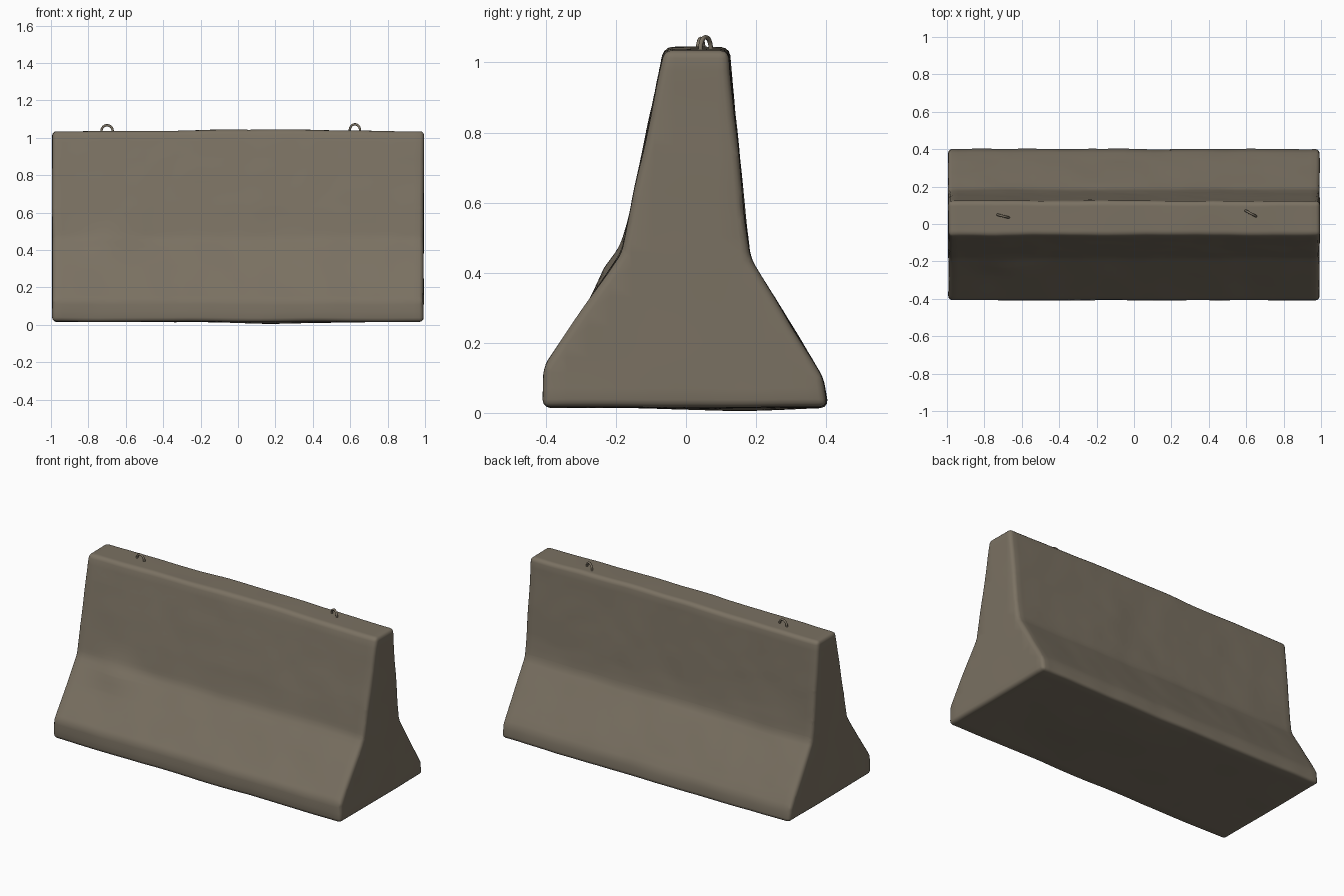
import bpy, bmesh, math
from mathutils import Vector, noise

if "Cube" in bpy.data.objects:
    bpy.data.objects.remove(bpy.data.objects["Cube"])


def material(name, rgb):
    m = bpy.data.materials.new(name)
    m.diffuse_color = (*rgb, 1)
    m.use_nodes = True
    m.node_tree.nodes["Principled BSDF"].inputs["Base Color"].default_value = m.diffuse_color
    return m


concrete = material("weathered concrete", (0.195, 0.165, 0.122))


def bump(d, w):
    return math.exp(-(d / w) ** 2)


# Barrier body: jersey profile (y, z) extruded along x
profile = [(-0.408, 0.016), (-0.406, 0.13), (-0.182, 0.46), (-0.15, 0.62), (-0.062, 1.038),
           (0.122, 1.038), (0.15, 0.74), (0.167, 0.56), (0.184, 0.44), (0.392, 0.10), (0.405, 0.016)]
L = 0.993
bm = bmesh.new()
left = [bm.verts.new((-L, y, z)) for y, z in profile]
right = [bm.verts.new((L, y, z)) for y, z in profile]
bm.faces.new(left)
bm.faces.new(right[::-1])
n = len(profile)
for i in range(n):
    j = (i + 1) % n
    bm.faces.new((left[i], right[i], right[j], left[j]))
bmesh.ops.recalc_face_normals(bm, faces=bm.faces)

# Worn, rounded edges
bmesh.ops.bevel(bm, geom=bm.edges[:], offset=0.022, offset_type='OFFSET',
                segments=3, profile=0.5, affect='EDGES', clamp_overlap=True)


# Slice into a fine grid so that the surface can undulate
def slices(axis, start, stop, count):
    for k in range(count):
        co = Vector((0, 0, 0))
        co[axis] = start + (stop - start) * k / (count - 1)
        no = Vector((0, 0, 0))
        no[axis] = 1
        bmesh.ops.bisect_plane(bm, geom=bm.verts[:] + bm.edges[:] + bm.faces[:],
                               plane_co=co, plane_no=no, dist=1e-4)


slices(0, -0.94, 0.94, 48)
slices(2, 0.07, 0.98, 22)
slices(1, -0.34, 0.34, 12)
bmesh.ops.remove_doubles(bm, verts=bm.verts, dist=0.001)

# Gentle weathering: noise, raised top, sagging base and a filled crease
for v in bm.verts:
    p = v.co.copy()
    v.co += noise.noise_vector(p * 4.0) * 0.004
    v.co.y += noise.noise(p * 9 + Vector((5, 1, 2))) * 0.002
    if p.z > 0.9:
        v.co.z += 0.009 * bump(p.x - 0.1, 0.55) - 0.004
    if p.z < 0.15:
        v.co.z -= 0.010 * bump(p.x - 0.22, 0.25) * bump(p.y - 0.13, 0.2)
    if p.y < -0.1:
        v.co.y -= 0.018 * bump(p.x + 0.68, 0.13) * bump(p.z - 0.42, 0.07)
    v.co.z = max(v.co.z, 0.002)

mesh = bpy.data.meshes.new("barrier_body")
bm.to_mesh(mesh)
bm.free()
mesh.materials.append(concrete)
body = bpy.data.objects.new("barrier_body", mesh)
bpy.context.collection.objects.link(body)
for f in mesh.polygons:
    f.use_smooth = True


# Lifting loops: bent bars set into the top
def lifting_loop(name, x, y, angle, top):
    r = 0.031
    pts = [(-r, 1.0)]
    pts += [(-r * math.cos(math.pi * k / 12), top - r + r * math.sin(math.pi * k / 12))
            for k in range(13)]
    pts.append((r, 1.0))
    cu = bpy.data.curves.new(name, 'CURVE')
    cu.dimensions = '3D'
    cu.bevel_depth = 0.0065
    cu.bevel_resolution = 2
    sp = cu.splines.new('POLY')
    sp.points.add(len(pts) - 1)
    for p, (u, z) in zip(sp.points, pts):
        p.co = (u, 0, z, 1)
    cu.materials.append(concrete)
    ob = bpy.data.objects.new(name, cu)
    ob.location = (x, y, 0)
    ob.rotation_euler.z = math.radians(angle)
    bpy.context.collection.objects.link(ob)
    bpy.ops.object.select_all(action='DESELECT')
    ob.select_set(True)
    bpy.context.view_layer.objects.active = ob
    bpy.ops.object.convert(target='MESH')
    bpy.ops.object.shade_smooth()


lifting_loop("lifting_loop_left", -0.70, 0.042, -14, 1.067)
lifting_loop("lifting_loop_right", 0.625, 0.056, -28, 1.072)
